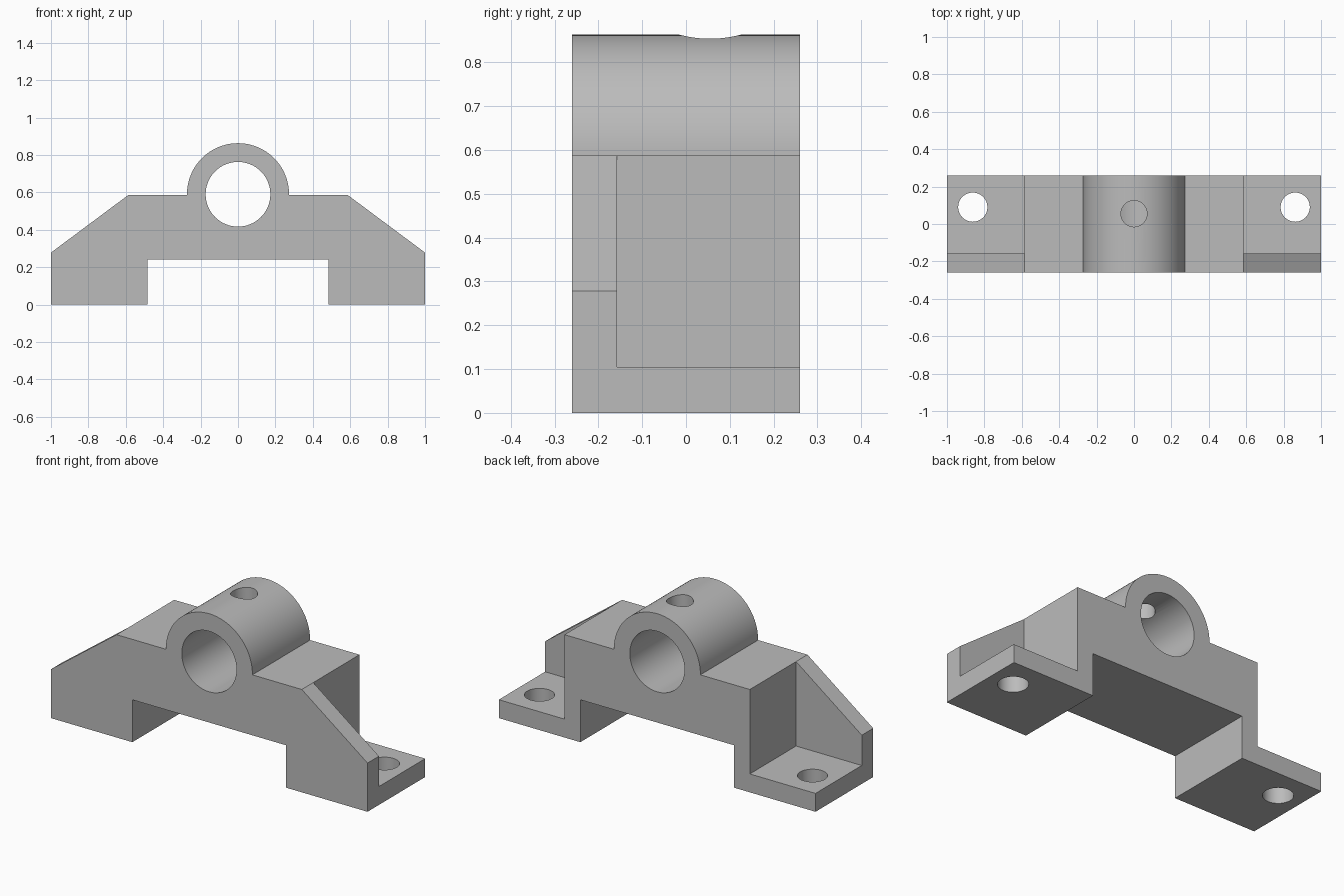
import bpy, bmesh, math
from mathutils import Matrix

cube = bpy.data.objects.get("Cube")
if cube:
    bpy.data.objects.remove(cube, do_unlink=True)

FRONT, BACK = -0.26, 0.26
DECK, BORE_Z = 0.587, 0.59
OUTER_R, BORE_R = 0.273, 0.173

grey = bpy.data.materials.new("machined_grey")
grey.use_nodes = True
colour = (0.5, 0.5, 0.5, 1)
grey.diffuse_color = colour
grey.node_tree.nodes["Principled BSDF"].inputs["Base Color"].default_value = colour


def add_object(name, bm):
    bmesh.ops.recalc_face_normals(bm, faces=bm.faces)
    mesh = bpy.data.meshes.new(name)
    bm.to_mesh(mesh)
    bm.free()
    mesh.materials.append(grey)
    obj = bpy.data.objects.new(name, mesh)
    bpy.context.collection.objects.link(obj)
    return obj


def box(name, x0, x1, y0, y1, z0, z1):
    bm = bmesh.new()
    size = Matrix.Diagonal((x1 - x0, y1 - y0, z1 - z0, 1))
    middle = Matrix.Translation(((x0 + x1) / 2, (y0 + y1) / 2, (z0 + z1) / 2))
    bmesh.ops.create_cube(bm, size=1, matrix=middle @ size)
    return add_object(name, bm)


def cylinder(name, centre, radius, length, along_y=False):
    bm = bmesh.new()
    turn = Matrix.Rotation(math.pi / 2 if along_y else 0, 4, 'X')
    bmesh.ops.create_cone(bm, cap_ends=True, segments=64, radius1=radius, radius2=radius,
                          depth=length, matrix=Matrix.Translation(centre) @ turn)
    return add_object(name, bm)


# Bracket outline: right half, bearing arch, then the mirrored left half
half = [(0.485, 0.242), (0.485, 0), (1, 0), (1, 0.278), (0.585, DECK), (OUTER_R, DECK)]
arch = [(OUTER_R * math.cos(a), BORE_Z + OUTER_R * math.sin(a))
        for a in (math.pi * i / 48 for i in range(49))]
outline = half + arch + [(-x, z) for x, z in reversed(half)]
bm = bmesh.new()
face = bm.faces.new([bm.verts.new((x, FRONT, z)) for x, z in outline])
extruded = bmesh.ops.extrude_face_region(bm, geom=[face])["geom"]
bmesh.ops.translate(bm, vec=(0, BACK - FRONT, 0),
                    verts=[v for v in extruded if isinstance(v, bmesh.types.BMVert)])
bracket = add_object("bearing_bracket", bm)

# Bore, oil hole, pockets behind the gusset plates, and bolt holes
cutters = [cylinder("bore_cutter", (0, 0, BORE_Z), BORE_R, 1, along_y=True),
           cylinder("oil_hole_cutter", (0, 0.055, 0.8), 0.07, 0.4)]
for side, s in (("left", 1), ("right", -1)):
    x0, x1 = sorted((s * 0.585, s * 1.2))
    cutters.append(box(side + "_pocket_cutter", x0, x1, -0.157, 0.5, 0.105, 0.9))
    cutters.append(cylinder(side + "_bolt_hole_cutter", (s * 0.862, 0.09, 0.05), 0.078, 0.3))

bpy.ops.object.select_all(action='DESELECT')
bpy.context.view_layer.objects.active = bracket
bracket.select_set(True)
for cutter in cutters:
    mod = bracket.modifiers.new(cutter.name, 'BOOLEAN')
    mod.operation = 'DIFFERENCE'
    mod.solver = 'EXACT'
    mod.object = cutter
    bpy.ops.object.modifier_apply(modifier=mod.name)
    bpy.data.objects.remove(cutter, do_unlink=True)

bpy.ops.object.shade_smooth_by_angle(angle=math.radians(30))
